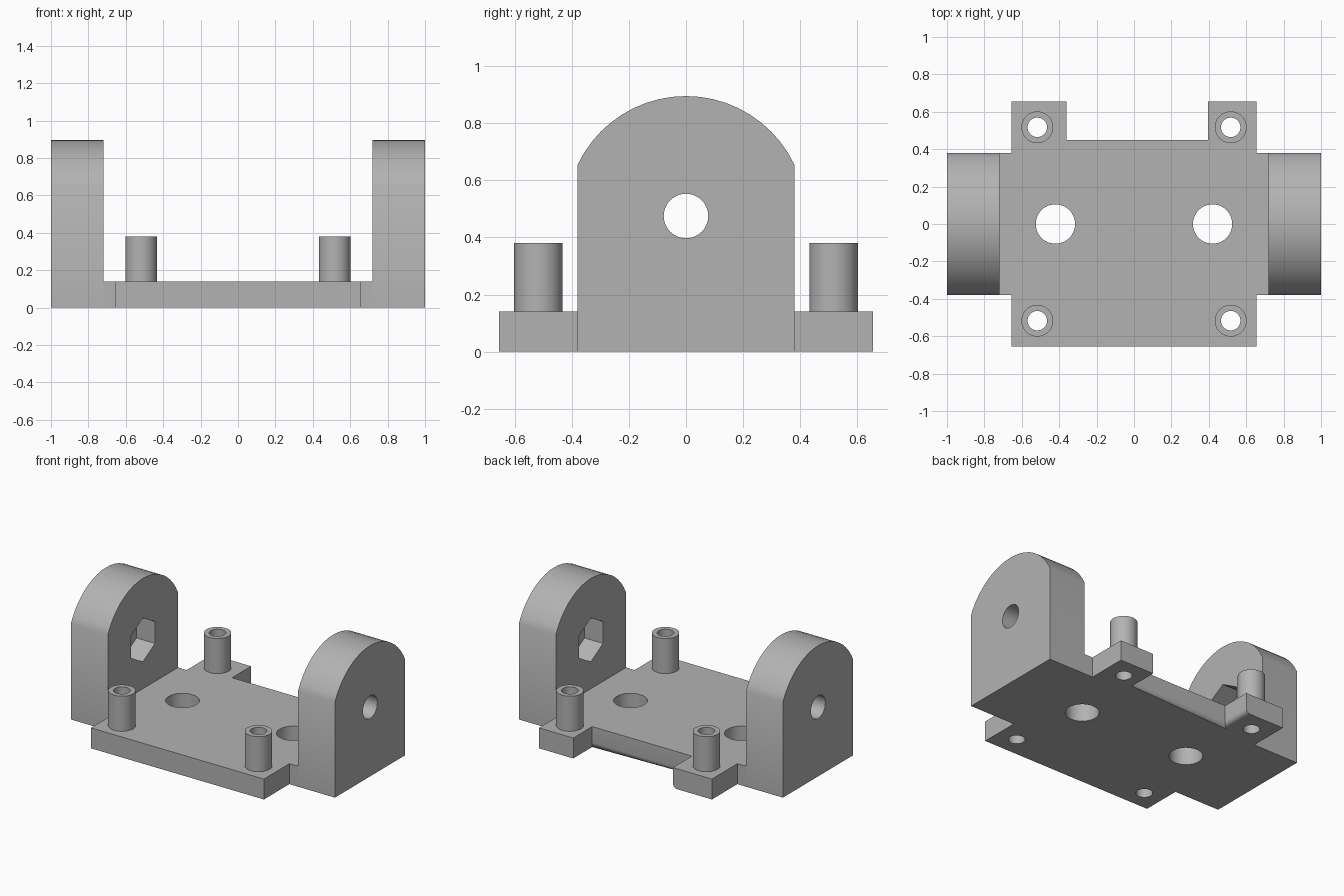
import bpy, bmesh, math
from mathutils import Vector

if "Cube" in bpy.data.objects:
    bpy.data.objects.remove(bpy.data.objects["Cube"])

grey = bpy.data.materials.new("light grey")
grey.diffuse_color = (0.45, 0.45, 0.45, 1)
grey.use_nodes = True
grey.node_tree.nodes["Principled BSDF"].inputs["Base Color"].default_value = grey.diffuse_color


def prism(name, points, offset):
    """Extrude a closed 3D outline along offset."""
    bm = bmesh.new()
    face = bm.faces.new([bm.verts.new(p) for p in points])
    new = bmesh.ops.extrude_face_region(bm, geom=[face])["geom"]
    bmesh.ops.translate(bm, vec=Vector(offset),
                        verts=[v for v in new if isinstance(v, bmesh.types.BMVert)])
    bmesh.ops.recalc_face_normals(bm, faces=bm.faces[:])
    mesh = bpy.data.meshes.new(name)
    bm.to_mesh(mesh)
    bm.free()
    obj = bpy.data.objects.new(name, mesh)
    bpy.context.collection.objects.link(obj)
    mesh.materials.append(grey)
    return obj


def ring(r, n, start=0.0):
    return [(r * math.cos(start + 2 * math.pi * i / n),
             r * math.sin(start + 2 * math.pi * i / n)) for i in range(n)]


def upright_rod(name, x, y, r, z0, z1, n=48):
    return prism(name, [(x + a, y + b, z0) for a, b in ring(r, n)], (0, 0, z1 - z0))


def activate(obj):
    bpy.ops.object.select_all(action='DESELECT')
    obj.select_set(True)
    bpy.context.view_layer.objects.active = obj


def cut(obj, cutters):
    for c in cutters:
        mod = obj.modifiers.new("cut", 'BOOLEAN')
        mod.operation, mod.solver, mod.object = 'DIFFERENCE', 'EXACT', c
        activate(obj)
        bpy.ops.object.modifier_apply(modifier=mod.name)
        bpy.data.objects.remove(c)


def smooth(obj):
    activate(obj)
    bpy.ops.object.shade_smooth_by_angle(angle=math.radians(30))


INNER, HALF, T = 0.72, 0.38, 0.14    # arm inner face, arm half width, plate thickness
POST = 0.517

# Base plate with four corner tabs and a notch in the back
outline = [(-0.655, -0.655), (0.655, -0.655), (0.655, -HALF), (INNER, -HALF),
           (INNER, HALF), (0.655, HALF), (0.655, 0.655), (0.395, 0.655),
           (0.395, 0.45), (-0.36, 0.45), (-0.36, 0.655), (-0.655, 0.655),
           (-0.655, HALF), (-INNER, HALF), (-INNER, -HALF), (-0.655, -HALF)]
plate = prism("base_plate", [(x, y, 0) for x, y in outline], (0, 0, T))

# Rounded lower edge of the notch
bm = bmesh.new()
bm.from_mesh(plate.data)
edges = []
for e in bm.edges:
    a, b = e.verts[0].co, e.verts[1].co
    mid = (a + b) / 2
    if mid.z < 0.01 and abs(mid.y - 0.45) < 0.01 and abs(a.x - b.x) > 0.5:
        edges.append(e)
    elif mid.z < 0.01 and abs(mid.x + 0.36) < 0.01 and abs(a.x - b.x) < 0.01:
        edges.append(e)
bmesh.ops.bevel(bm, geom=edges, offset=0.03, segments=4, profile=0.5, affect='EDGES')
bm.to_mesh(plate.data)
bm.free()

# Plate holes and screw holes below the posts
corners = [(sx * POST, sy * POST) for sx in (-1, 1) for sy in (-1, 1)]
cut(plate, [upright_rod("hole", s * 0.42, 0, 0.105, -0.1, 0.3) for s in (-1, 1)]
    + [upright_rod("hole", x, y, 0.052, -0.1, 0.3) for x, y in corners])
smooth(plate)

# Hollow corner posts
for i, (x, y) in enumerate(corners):
    post = upright_rod(f"post_{i + 1}", x, y, 0.085, T, 0.38)
    cut(post, [upright_rod("bore", x, y, 0.052, 0, 0.5)])
    smooth(post)

# Round-topped arms with an axle hole and a hexagonal nut pocket on the inside
AXIS, R = 0.475, 0.42
a0 = math.acos(HALF / R)
arc = [a0 + (math.pi - 2 * a0) * i / 20 for i in range(21)]
profile = [(-HALF, 0), (HALF, 0)] + [(R * math.cos(a), AXIS + R * math.sin(a)) for a in arc]
for side, s in (("left", -1), ("right", 1)):
    arm = prism(side + "_arm", [(s * INNER, y, z) for y, z in profile],
                (s * (1 - INNER), 0, 0))
    axle = prism("axle_hole", [(s * 0.6, y, AXIS + z) for y, z in ring(0.078, 48)],
                 (s * 0.6, 0, 0))
    pocket = prism("nut_pocket", [(s * 0.6, y, AXIS + z) for y, z in ring(0.15, 6, math.pi / 2)],
                   (s * 0.26, 0, 0))
    cut(arm, [axle, pocket])
    smooth(arm)
